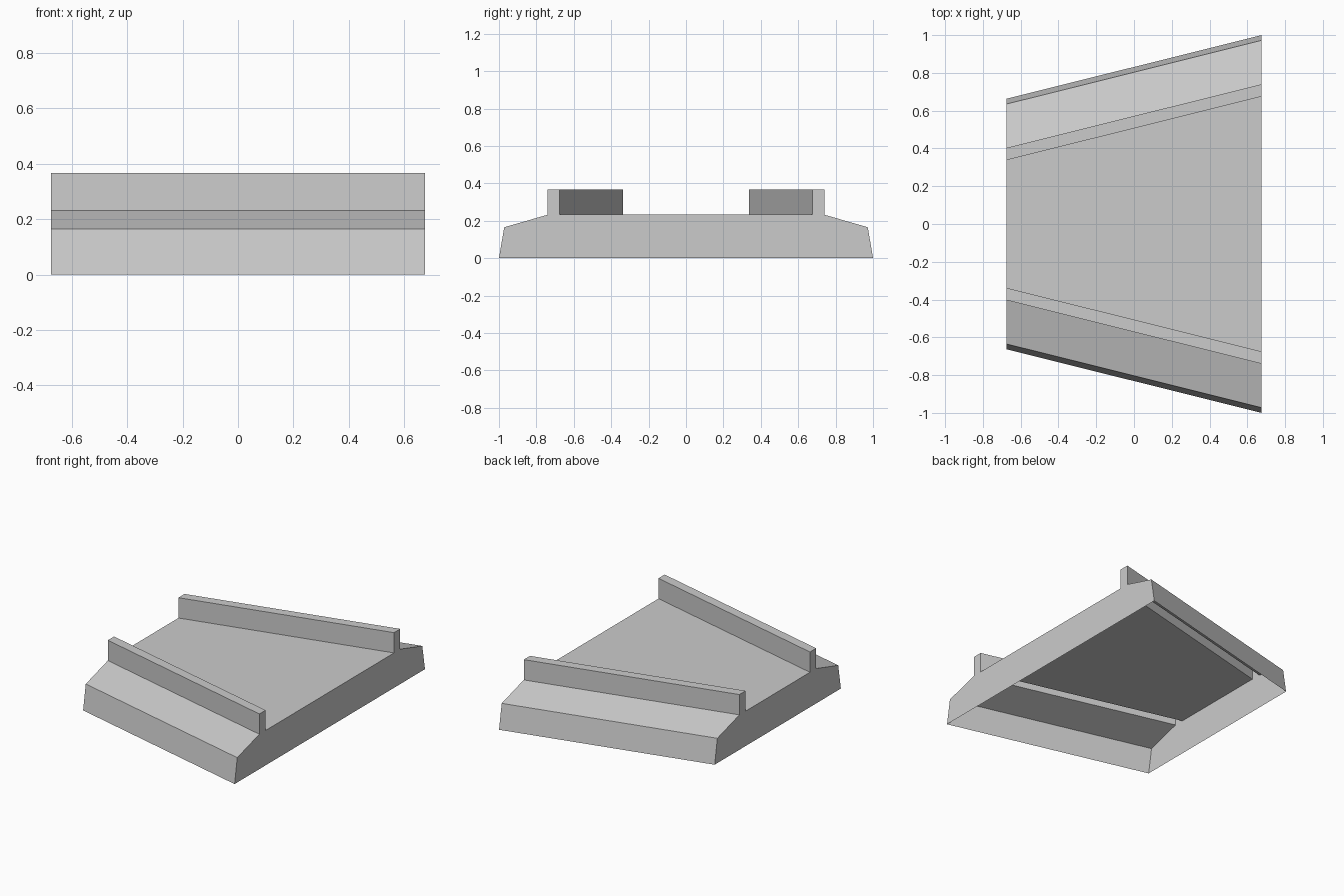
import bpy
import bmesh

cube = bpy.data.objects.get("Cube")
if cube:
    bpy.data.objects.remove(cube, do_unlink=True)

HALF_LENGTH = 0.675
TAPER = 0.337  # each side moves inward by this much at the narrow end

grey = bpy.data.materials.new("plain_grey")
grey.use_nodes = True
colour = (0.6, 0.6, 0.6, 1)
grey.diffuse_color = colour
grey.node_tree.nodes["Principled BSDF"].inputs["Base Color"].default_value = colour

# Half cross-section at the wide end (y, z): skirt, shoulder, hollow rail, deck edge
half = [(1.0, 0), (0.972, 0.165), (0.74, 0.232),
        (0.74, 0.367), (0.675, 0.367), (0.675, 0.232)]


def section(bm, x, inset):
    """Full open cross-section, mirrored across y = 0."""
    left = [(y - inset, z) for y, z in half]
    right = [(-y, z) for y, z in reversed(left)]
    return [bm.verts.new((x, y, z)) for y, z in left + right]


# Tapered shell, open underneath, with closed ends
bm = bmesh.new()
wide = section(bm, HALF_LENGTH, 0)
narrow = section(bm, -HALF_LENGTH, TAPER)
for i in range(len(wide) - 1):
    bm.faces.new((wide[i], wide[i + 1], narrow[i + 1], narrow[i]))
bm.faces.new(list(reversed(wide)))
bm.faces.new(narrow)
bmesh.ops.recalc_face_normals(bm, faces=bm.faces)

# Make sure the deck faces up
bm.normal_update()
deck = max(bm.faces, key=lambda f: abs(f.normal.z) * f.calc_area())
if deck.normal.z < 0:
    bmesh.ops.reverse_faces(bm, faces=bm.faces)

mesh = bpy.data.meshes.new("tapered_deck_with_rails")
bm.to_mesh(mesh)
bm.free()
mesh.materials.append(grey)
shell = bpy.data.objects.new("tapered_deck_with_rails", mesh)
bpy.context.collection.objects.link(shell)
